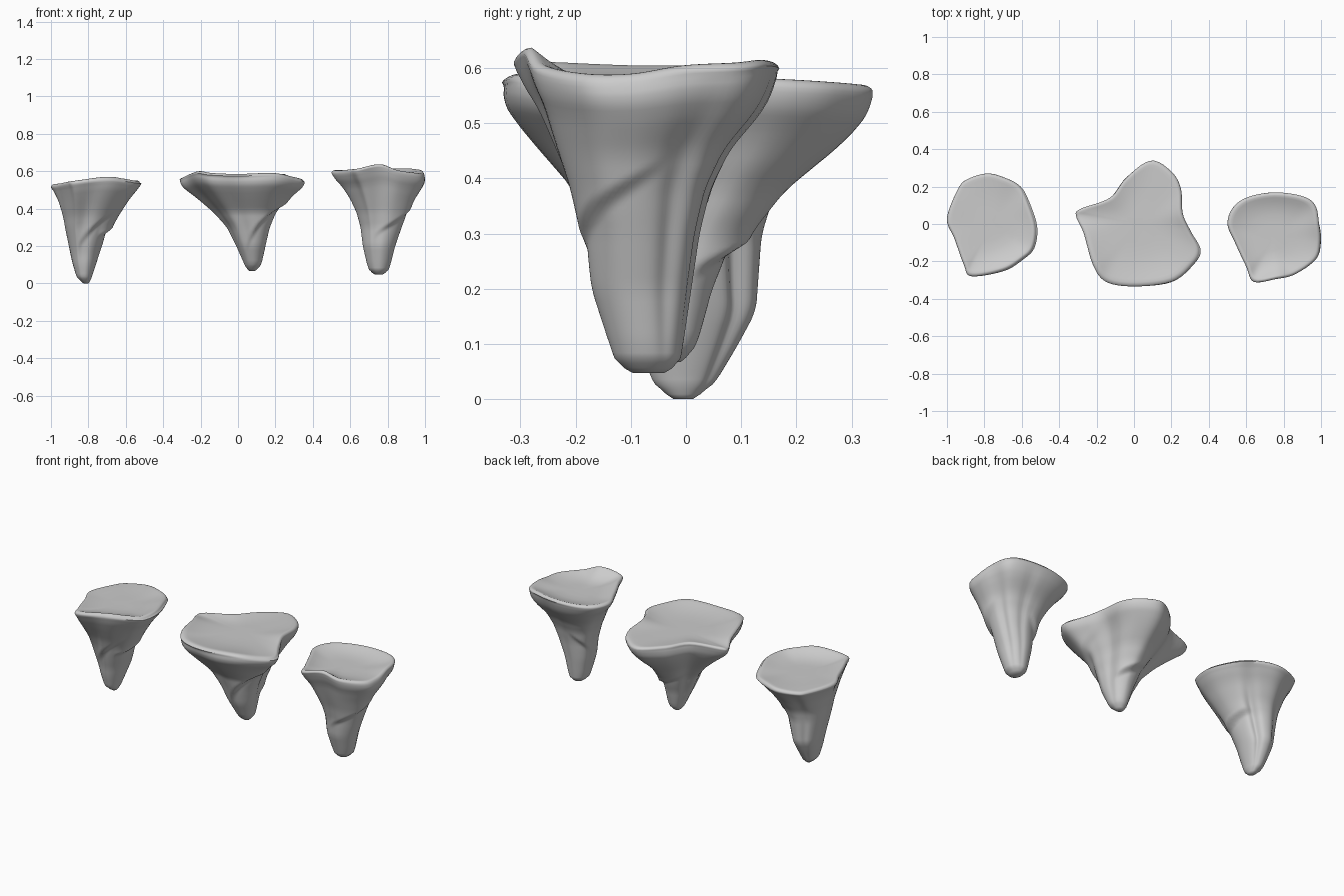
import bpy, bmesh, math

if "Cube" in bpy.data.objects:
    bpy.data.objects.remove(bpy.data.objects["Cube"])

SEG, LEV = 84, 60
LIP = 0.016


def catmull(a, b, c, d, t):
    return 0.5 * (2*b + (c - a)*t + (2*a - 5*b + 4*c - d)*t*t + (3*b - a - 3*c + d)*t**3)


def closed_curve(pts):
    n, out = len(pts), []
    for k in range(SEG):
        f = k * n / SEG
        i = int(f)
        q = [pts[(i + j) % n] for j in (-1, 0, 1, 2)]
        out.append([catmull(*(p[a] for p in q), f - i) for a in range(3)])
    return out


def lookup(levels, z):
    for lo, hi in zip(levels, levels[1:]):
        if z <= hi[0]:
            t = (z - lo[0]) / (hi[0] - lo[0])
            return [a + (b - a) * t for a, b in zip(lo[1:], hi[1:])]
    return list(levels[-1][1:])


def wrap(a):
    return (a + math.pi) % (2 * math.pi) - math.pi


def rock(name, outline, levels, ledges, grooves, dish):
    """outline: rim x, y, z; levels: z, xmin, xmax, ymin, ymax from the tip up"""
    rim = closed_curve([(x, y, z - LIP) for x, y, z in outline])
    x0, x1 = min(p[0] for p in rim), max(p[0] for p in rim)
    y0, y1 = min(p[1] for p in rim), max(p[1] for p in rim)
    norm = [((p[0] - (x0+x1)/2) / ((x1-x0)/2), (p[1] - (y0+y1)/2) / ((y1-y0)/2)) for p in rim]
    zb, zt = levels[0][0], levels[-1][0]
    bm, rings = bmesh.new(), []

    # tapering body with grooves and slanted ledges
    for i in range(LEV):
        s = i / (LEV - 1)
        z = zb + (zt - zb) * s
        # average neighbouring heights so the profile bends softly
        a, b, c, d = [sum(q) / 3 for q in zip(*(lookup(levels, min(zt, max(zb, z + o)))
                                                for o in (-.015 * (s < .97), 0, .015)))]
        mid = math.sin(math.pi * s) ** 0.7 if 0 < i < LEV - 1 else 0
        tip = 0.55 + 0.45 * math.sqrt(min(1, s / 0.05))
        ring = []
        for (u, v), p in zip(norm, rim):
            th, r = math.atan2(v, u), math.hypot(u, v)
            w = min(1, s ** 1.4)
            k = (w + (1 - w) / r) * tip
            for ang, width, depth in grooves:
                k *= 1 - depth * mid * math.exp(-(wrap(th - math.radians(ang)) / width) ** 2)
            for ang, half, lz, slope, amt in ledges:
                e = wrap(th - math.radians(ang))
                h = z - lz - slope * e
                if abs(e) < half:
                    fade = amt * (1 - (e/half)**2)
                    if h > 0:
                        k *= 1 + fade * min(1, h/0.018) * math.exp(-h/0.1)
                    else:
                        k *= 1 - 0.4 * fade * min(1, -h/0.012) * math.exp(h/0.05)
            ring.append(bm.verts.new(((a+b)/2 + u*k*(b-a)/2, (c+d)/2 + v*k*(d-c)/2,
                                      z + (p[2] - zt) * s**3)))
        rings.append(ring)

    # rounded lip and dished top
    cx, cy = (x0+x1)/2, (y0+y1)/2
    top = [(1 - .07 * (1 - math.cos(t)), LIP * math.sin(t), 0)
           for t in (math.pi * n / 10 for n in (1, 2, 3, 4, 5))]
    top += [(.88, LIP * .85, .15), (.8, LIP * .6, .4), (.68, LIP * .3, .7),
            (.5, 0, .92), (.3, 0, .98), (.1, 0, 1)]
    for f, dz, flat in top:
        rings.append([bm.verts.new((cx + (p[0]-cx)*f, cy + (p[1]-cy)*f,
                                    p[2]*(1-flat) + dish*flat + dz)) for p in rim])
    for lo, hi in zip(rings, rings[1:]):
        for j in range(SEG):
            k = (j + 1) % SEG
            bm.faces.new((lo[j], lo[k], hi[k], hi[j]))
    bm.faces.new(rings[0])
    bm.faces.new(rings[-1])
    bmesh.ops.recalc_face_normals(bm, faces=bm.faces)
    me = bpy.data.meshes.new(name)
    bm.to_mesh(me)
    bm.free()
    ob = bpy.data.objects.new(name, me)
    bpy.context.collection.objects.link(ob)
    bpy.ops.object.select_all(action='DESELECT')
    ob.select_set(True)
    bpy.context.view_layer.objects.active = ob
    bpy.ops.object.shade_smooth_by_angle(angle=math.radians(60))


# left floating rock
rock("left_floating_rock",
     [(-.525, -.02, .55), (-.56, .10, .545), (-.61, .20, .535), (-.70, .25, .535), (-.79, .27, .53),
      (-.89, .24, .525), (-.94, .19, .525), (-1.0, .03, .53), (-.96, -.08, .535), (-.91, -.22, .545),
      (-.87, -.28, .55), (-.70, -.25, .57), (-.60, -.19, .56), (-.54, -.13, .55)],
     [(0, -.83, -.79, -.03, .02), (.025, -.86, -.785, -.06, .05), (.1, -.885, -.76, -.085, .095),
      (.16, -.90, -.74, -.1, .127), (.3, -.93, -.69, -.15, .137), (.36, -.94, -.65, -.18, .155),
      (.45, -.965, -.585, -.24, .21), (.50, -.985, -.54, -.27, .25), (.53, -1.0, -.52, -.28, .27)],
     [(0, .9, .28, .04, .2), (-75, .7, .28, .13, .12)],
     [(-100, .25, .1), (50, .2, .2), (120, .2, .08), (180, .3, .05)], .525)

# middle floating rock
rock("middle_floating_rock",
     [(.26, .06, .585), (.25, .19, .58), (.20, .28, .575), (.09, .34, .57), (-.04, .25, .575),
      (-.13, .14, .58), (-.29, .08, .57), (-.31, .04, .565), (-.27, -.05, .585), (-.22, -.22, .6),
      (-.15, -.31, .59), (0, -.335, .585), (.20, -.31, .59), (.31, -.22, .57), (.35, -.14, .56),
      (.30, -.04, .57)],
     [(.067, .05, .10, -.05, 0), (.10, .035, .125, -.085, .02), (.2, -.01, .15, -.14, .05),
      (.3, -.06, .175, -.175, .10), (.38, -.13, .21, -.205, .17), (.46, -.22, .27, -.28, .27),
      (.50, -.27, .31, -.315, .31), (.53, -.305, .345, -.335, .33), (.56, -.31, .35, -.33, .335)],
     [(-55, 1.0, .33, .16, .12), (80, .9, .27, .05, .2)],
     [(-100, .25, .08), (15, .25, .1), (145, .25, .1), (-160, .25, .05)], .567)

# right floating rock
rock("right_floating_rock",
     [(.99, 0, .605), (.97, .10, .61), (.90, .15, .615), (.75, .17, .61), (.61, .145, .605),
      (.53, .09, .605), (.50, 0, .605), (.54, -.10, .605), (.60, -.23, .61), (.64, -.31, .615),
      (.76, -.295, .637), (.86, -.27, .605), (.97, -.19, .59), (.995, -.10, .59)],
     [(.047, .72, .785, -.115, -.02), (.06, .705, .80, -.125, -.012), (.1, .69, .815, -.14, -.005),
      (.2, .665, .84, -.175, .01), (.3, .65, .875, -.19, .025), (.38, .625, .905, -.215, .045),
      (.45, .59, .935, -.245, .08), (.52, .545, .98, -.275, .14), (.56, .51, 1.0, -.30, .16),
      (.59, .50, .995, -.31, .166)],
     [(-45, 1.1, .335, .08, .12), (130, .6, .3, -.1, .1)],
     [(-100, .25, .07), (30, .2, .1), (75, .15, .06), (160, .25, .08)], .58)
